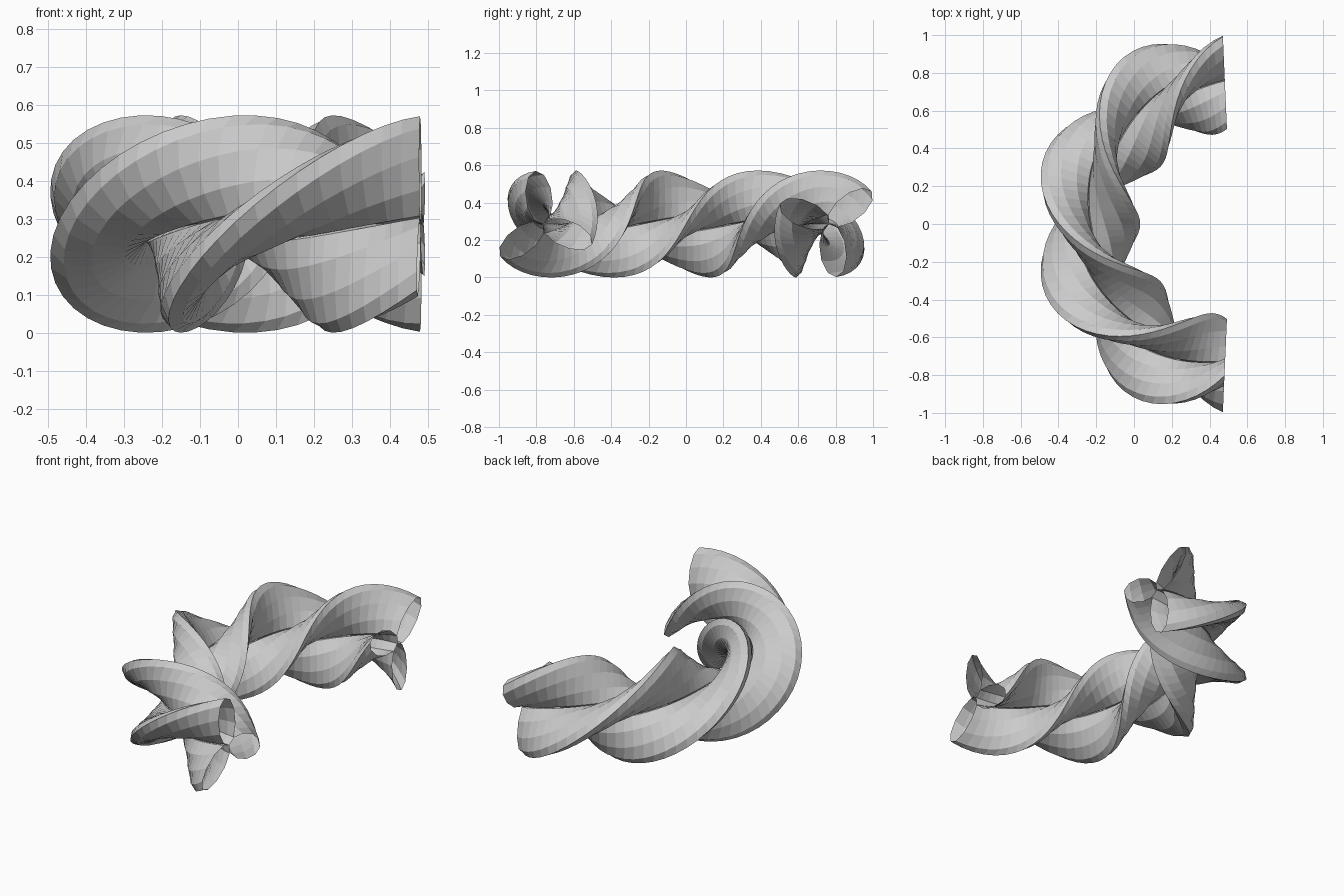
import bpy, bmesh
from math import sin, cos, pi, radians

if "Cube" in bpy.data.objects:
    bpy.data.objects.remove(bpy.data.objects["Cube"])

ARC_X, ARC_R, MID_Z = 0.514, 0.767, 0.286   # half-ring path
HALF = radians(87.5)                        # path runs from -HALF to +HALF
TWIST = 3 * HALF                            # section turn at each end
STEPS, SIDES = 58, 10
A, B = 0.143, 0.071                         # half length and half width of a petal


def section_point(theta, roll, k):
    """Point k of a petal ellipse that touches the path and points along roll."""
    t = 2 * pi * k / SIDES
    u, v = A + A * cos(t), B * sin(t)
    inward = u * cos(roll) - v * sin(roll)
    up = u * sin(roll) + v * cos(roll)
    r = ARC_R - inward
    return (ARC_X - r * cos(theta), r * sin(theta), MID_Z + up)


def twisted_strand(name, phase):
    """Open elliptical tube that winds around the half-ring path."""
    bm = bmesh.new()
    rings = []
    for i in range(STEPS + 1):
        f = 2 * i / STEPS - 1
        rings.append([bm.verts.new(section_point(f * HALF, f * TWIST + phase, k))
                      for k in range(SIDES)])
    for a, b in zip(rings, rings[1:]):
        for k in range(SIDES):
            n = (k + 1) % SIDES
            bm.faces.new((a[k], a[n], b[n], b[k]))
    bmesh.ops.recalc_face_normals(bm, faces=bm.faces)
    mesh = bpy.data.meshes.new(name)
    bm.to_mesh(mesh)
    bm.free()
    bpy.context.collection.objects.link(bpy.data.objects.new(name, mesh))


# Three strands, a third of a turn apart
for n in range(3):
    twisted_strand(f"twisted_strand_{n + 1}", 2 * pi * n / 3)
